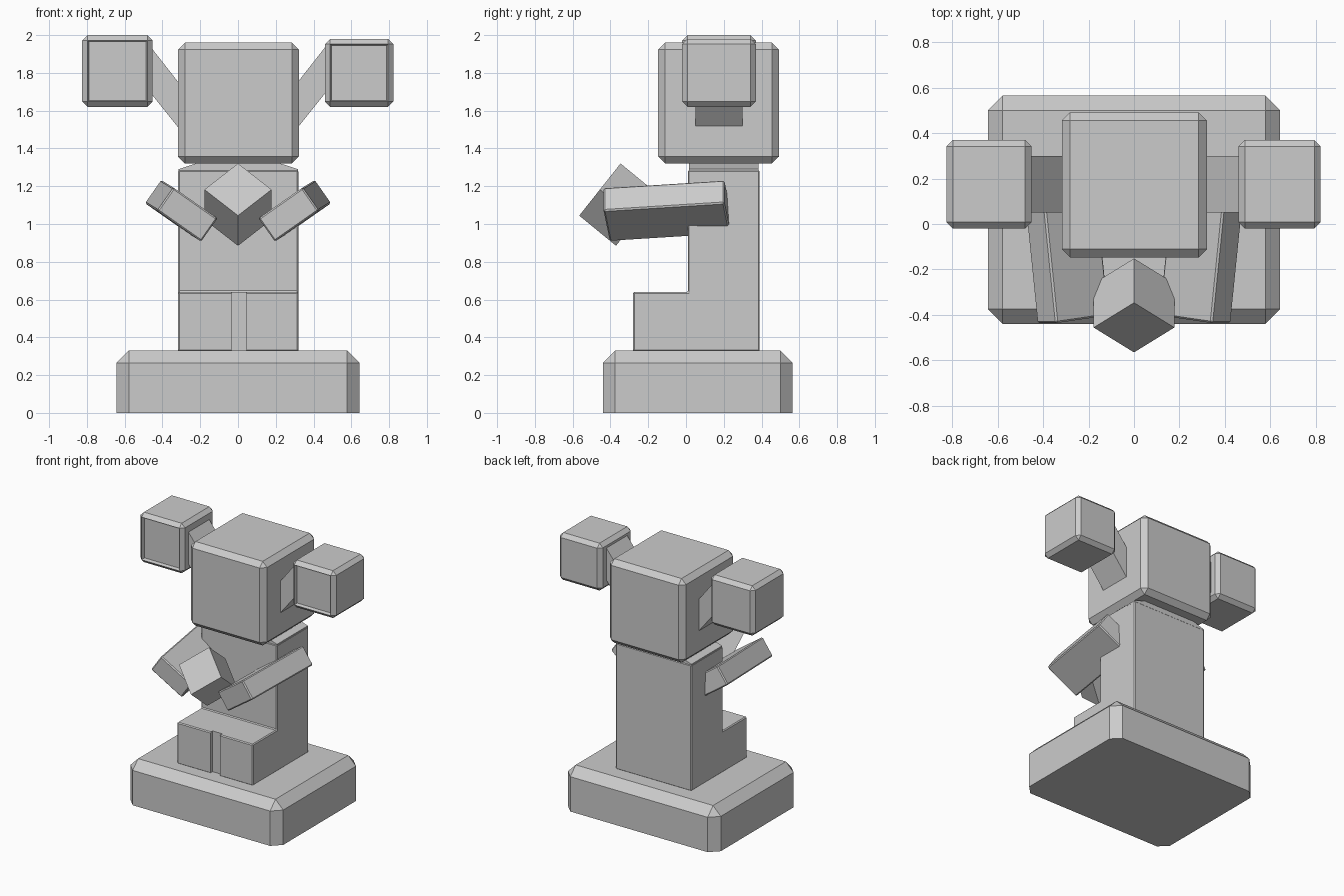
import bpy, bmesh, math
from mathutils import Vector, Matrix

if "Cube" in bpy.data.objects:
    bpy.data.objects.remove(bpy.data.objects["Cube"])


def finish(bm, name, bevel=0.0, keep=lambda e: True):
    bmesh.ops.recalc_face_normals(bm, faces=bm.faces)
    if bevel:
        bmesh.ops.bevel(bm, geom=[e for e in bm.edges if keep(e)], offset=bevel,
                        segments=1, affect='EDGES', profile=0.5)
    me = bpy.data.meshes.new(name)
    bm.to_mesh(me)
    bm.free()
    ob = bpy.data.objects.new(name, me)
    bpy.context.collection.objects.link(ob)
    return ob


def box_bm(lo, hi):
    lo, hi = Vector(lo), Vector(hi)
    bm = bmesh.new()
    bmesh.ops.create_cube(bm, size=1, matrix=Matrix.Translation((lo + hi) / 2)
                          @ Matrix.Diagonal((*(hi - lo), 1)))
    return bm


def box(name, lo, hi, bevel=0.0, keep=lambda e: True):
    return finish(box_bm(lo, hi), name, bevel, keep)


def oriented_box(name, centre, axes, sizes, bevel=0.0):
    m = Matrix([Vector(a).normalized() * s for a, s in zip(axes, sizes)]).transposed().to_4x4()
    bm = bmesh.new()
    bmesh.ops.create_cube(bm, size=1, matrix=Matrix.Translation(centre) @ m)
    return finish(bm, name, bevel)


def prism(name, pts, to3d, a, b, bevel=0.0):
    bm = bmesh.new()
    f = bm.faces.new([bm.verts.new(to3d(p, q, a)) for p, q in pts])
    ext = bmesh.ops.extrude_face_region(bm, geom=[f])['geom']
    move = Vector(to3d(0, 0, b)) - Vector(to3d(0, 0, a))
    bmesh.ops.translate(bm, vec=move, verts=[g for g in ext if isinstance(g, bmesh.types.BMVert)])
    return finish(bm, name, bevel)


along_x = lambda p, q, t: (t, p, q)
along_y = lambda p, q, t: (p, t, q)

# base slab, sharp underneath
box("base", (-.643, -.44, 0), (.643, .565, .33), .065,
    lambda e: any(v.co.z > .1 for v in e.verts))

# seated torso and lap, with a shallow groove between the legs
body = prism("body", [(-.28, .325), (.39, .325), (.39, 1.285), (.01, 1.285), (.01, .64), (-.28, .64)],
             along_x, -.317, .32, .007)
cutter = box("leg_gap_cutter", (-.035, -.35, .2), (.045, -.255, .75))
cutter.hide_render = True
cutter.hide_set(True)
mod = body.modifiers.new("leg_gap", 'BOOLEAN')
mod.object = cutter
mod.operation = 'DIFFERENCE'
prism("shoulders", [(-.315, 1.28), (.318, 1.28), (.318, 1.29), (.21, 1.325), (-.21, 1.325), (-.315, 1.29)],
      along_y, .015, .385)

# head
box("head", (-.318, -.147, 1.32), (.322, .492, 1.96), .037)

# ears with recessed fronts
for name, lo, hi in (("ear_left", (-.825, -.02, 1.62), (-.452, .37, 2.0)),
                     ("ear_right", (.46, -.02, 1.62), (.822, .37, 1.98))):
    bm = box_bm(lo, hi)
    bmesh.ops.bevel(bm, geom=bm.edges[:], offset=.028, segments=1, affect='EDGES', profile=.5)
    front = [f for f in bm.faces if f.normal.y < -.99]
    bmesh.ops.inset_region(bm, faces=front, thickness=.01)
    bmesh.ops.translate(bm, vec=(0, .025, 0), verts=front[0].verts[:])
    finish(bm, name)

for s, side in ((-1, "left"), (1, "right")):
    # slanted ear stalk
    prism("ear_stalk_" + side, [(s * .28, 1.465), (s * .48, 1.715), (s * .48, 1.96), (s * .28, 1.705)],
          along_y, .05, .30)
    # forearm reaching forward
    a, b = Vector((s * .268, -.42, 1.05)), Vector((s * .333, .22, 1.09))
    d = (b - a).normalized()
    u = Vector((s * math.cos(math.radians(35)), 0, math.sin(math.radians(35))))
    u = (u - d * u.dot(d)).normalized()
    oriented_box("arm_" + side, (a + b) / 2, (u, d, u.cross(d)), (.287, (b - a).length, .15), .008)

# cube held on its corner
T, F, B = Vector((0, -.347, 1.32)), Vector((0, -.565, 1.045)), Vector((0, -.37, .885))
half = Vector((.177, 0, 0))
mid = (T + F) / 2
e1, e2, e3 = mid + half - T, mid - half - T, B - F
oriented_box("held_cube", mid + e3 / 2, (e1, e2, e3), (.25, .25, .252))
